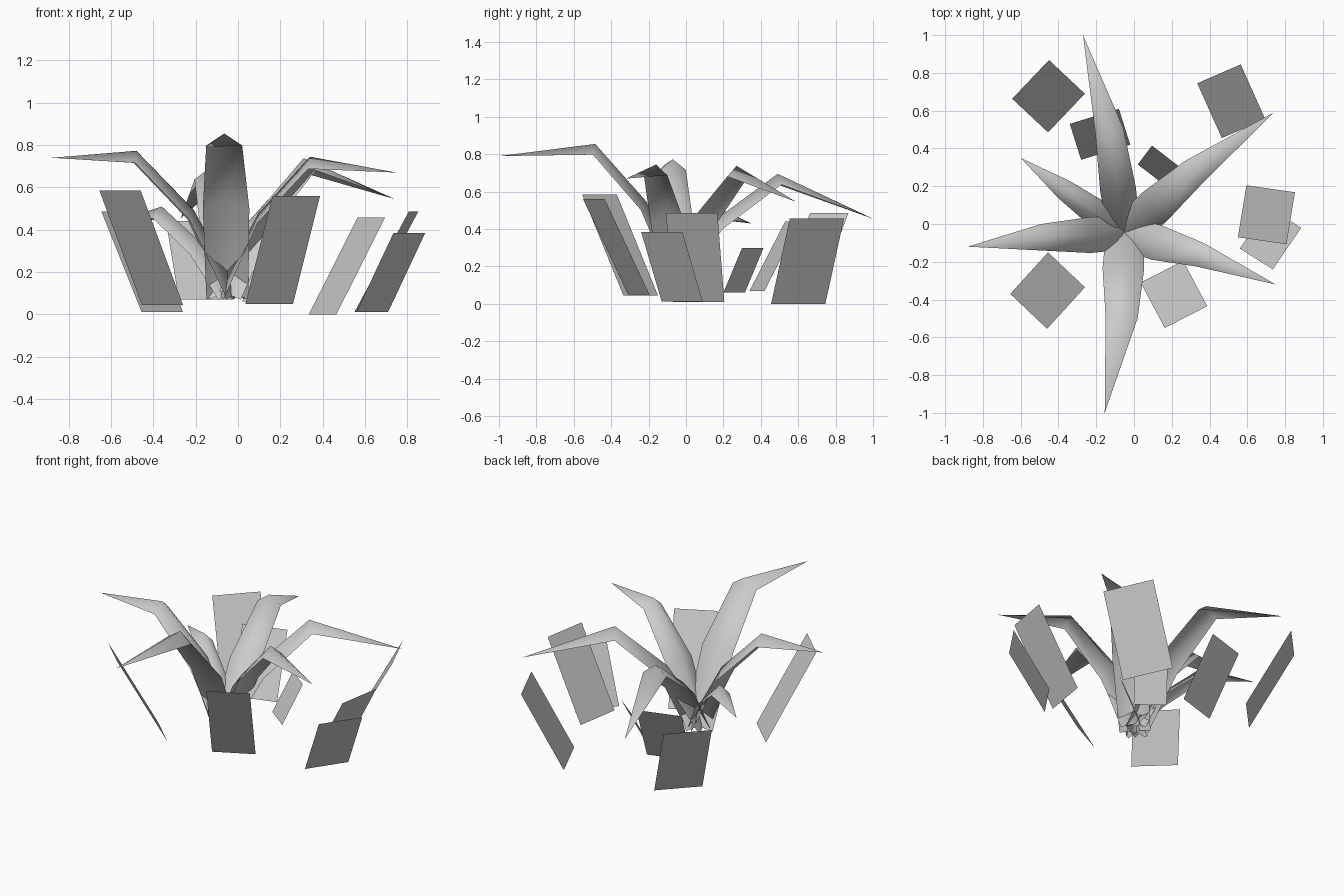
import bpy
from mathutils import Vector

if "Cube" in bpy.data.objects:
    bpy.data.objects.remove(bpy.data.objects["Cube"])

UP = Vector((0, 0, 1))
CENTRE = Vector((-0.05, -0.05, 0))


def make_object(name, verts, faces, smooth=False):
    mesh = bpy.data.meshes.new(name)
    mesh.from_pydata([tuple(v) for v in verts], [], faces)
    mesh.update()
    obj = bpy.data.objects.new(name, mesh)
    bpy.context.collection.objects.link(obj)
    for p in mesh.polygons:
        p.use_smooth = smooth
    return obj


def leaf(name, bend, tip, mid_width, bend_width):
    """Arching leaf folded along a raised central ridge, ending in a point."""
    bend, tip = Vector(bend), Vector(tip)
    reach = bend - CENTRE
    reach.z = 0
    out = reach.normalized()
    side = UP.cross(out)
    mid_z = (bend.z - 0.06) * 0.63
    # ridge point, edge-centre point and width of each section
    sections = [
        (CENTRE - out * 0.05 + UP * 0.11, CENTRE + out * 0.005 + UP * 0.07, mid_width * 0.9),
        (CENTRE + reach * 0.37 + UP * (mid_z + 0.045), CENTRE + reach * 0.43 + UP * mid_z, mid_width),
        (bend, bend + out * 0.01 - UP * 0.057, bend_width),
    ]
    verts, faces = [], []
    for ridge, edge, w in sections:
        verts += [edge - side * w / 2, ridge, edge + side * w / 2]
    verts.append(tip)
    for i in (0, 3):
        for j in (0, 1):
            a = i + j
            faces.append((a, a + 1, a + 4, a + 3))
    faces += [(6, 7, 9), (7, 8, 9)]
    make_object(name, verts, faces, True)


# Arching leaves around the centre
leaves = [
    ("leaf_back", (-0.13, 0.49, 0.695), (-0.27, 1.0, 0.455), 0.19, 0.15),
    ("leaf_back_right", (0.31, 0.27, 0.738), (0.74, 0.59, 0.545), 0.20, 0.15),
    ("leaf_right", (0.34, -0.16, 0.745), (0.75, -0.32, 0.67), 0.19, 0.13),
    ("leaf_front", (-0.065, -0.485, 0.855), (-0.155, -1.0, 0.79), 0.22, 0.17),
    ("leaf_left", (-0.48, -0.07, 0.773), (-0.88, -0.12, 0.74), 0.19, 0.14),
    ("leaf_back_left", (-0.36, 0.175, 0.51), (-0.60, 0.35, 0.43), 0.15, 0.11),
]
for args in leaves:
    leaf(*args)

# Flat tilted grass cards: two bottom corners, lean of the top edge, bottom z, top z
cards = [
    ((-0.28, 0.34), (-0.02, 0.42), (-0.06, 0.19), 0.07, 0.44),
    ((-0.455, 0.485), (-0.26, 0.69), (-0.19, 0.178), 0.01, 0.485),
    ((0.335, 0.745), (0.465, 0.455), (0.23, 0.10), 0.0, 0.457),
    ((0.595, 0.205), (0.55, -0.07), (0.257, -0.037), 0.01, 0.485),
    ((0.71, 0.09), (0.56, -0.13), (0.175, -0.11), 0.012, 0.385),
    ((0.035, -0.31), (0.26, -0.195), (0.128, -0.24), 0.05, 0.56),
    ((-0.455, -0.15), (-0.26, -0.335), (-0.2, -0.22), 0.045, 0.585),
    ((0.02, 0.315), (0.17, 0.20), (0.075, 0.10), 0.06, 0.30),
]
for i, (a, b, d, z0, z1) in enumerate(cards):
    lean = Vector((d[0], d[1], z1 - z0))
    a, b = Vector((*a, z0)), Vector((*b, z0))
    make_object(f"grass_card_{i + 1}", [a, b, b + lean, a + lean], [(0, 1, 2, 3)])
